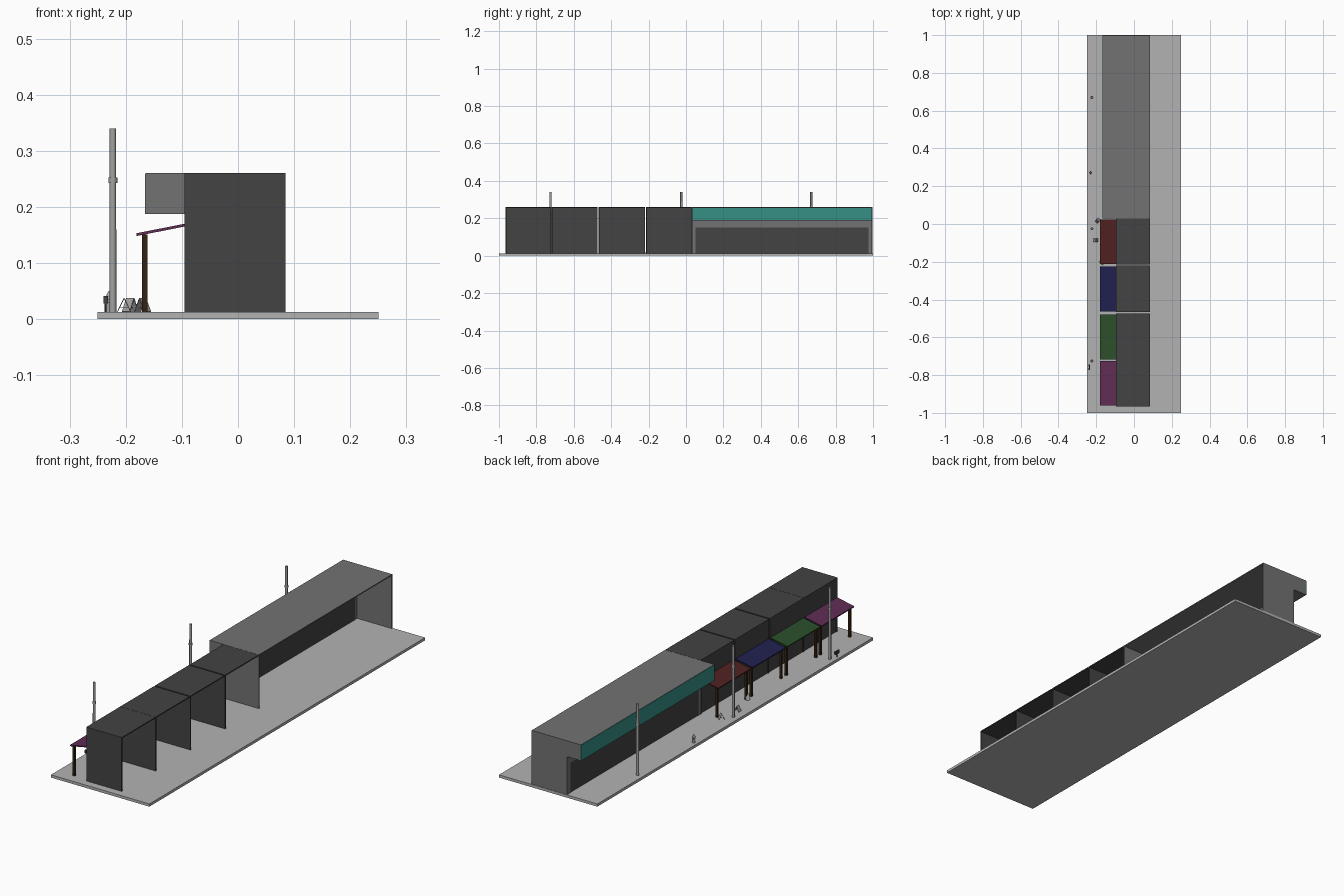
import bpy, bmesh, math
from mathutils import Matrix, Vector

if "Cube" in bpy.data.objects:
    bpy.data.objects.remove(bpy.data.objects["Cube"])


def material(name, rgb):
    m = bpy.data.materials.new(name)
    m.use_nodes = True
    m.diffuse_color = (*rgb, 1)
    m.node_tree.nodes["Principled BSDF"].inputs["Base Color"].default_value = (*rgb, 1)
    return m


PAVING = material("pale paving", (0.45, 0.45, 0.45))
GREY = material("mid grey", (0.17, 0.17, 0.17))
DARK = material("charcoal", (0.056, 0.056, 0.056))
METAL = material("light metal", (0.36, 0.36, 0.36))
TEAL = material("teal", (0.037, 0.28, 0.235))
BROWN = material("brown wood", (0.034, 0.017, 0.005))
PURPLE = material("purple", (0.115, 0.026, 0.09))
GREEN = material("green", (0.024, 0.078, 0.024))
BLUE = material("navy blue", (0.015, 0.015, 0.078))
RED = material("dark red", (0.078, 0.015, 0.015))


def finish(name, bm, mat):
    bmesh.ops.recalc_face_normals(bm, faces=bm.faces)
    me = bpy.data.meshes.new(name)
    bm.to_mesh(me)
    bm.free()
    me.materials.append(mat)
    ob = bpy.data.objects.new(name, me)
    bpy.context.collection.objects.link(ob)
    return ob


def box(name, xs, ys, zs, mat):
    bm = bmesh.new()
    bmesh.ops.create_cube(bm, size=1)
    for v in bm.verts:
        v.co = [r[0] if c < 0 else r[1] for c, r in zip(v.co, (xs, ys, zs))]
    return finish(name, bm, mat)


def slab(name, profile, y0, y1, mat):
    """Extrude an x-z profile along y."""
    bm = bmesh.new()
    face = bm.faces.new([bm.verts.new((x, y0, z)) for x, z in profile])
    ext = bmesh.ops.extrude_face_region(bm, geom=[face])["geom"]
    bmesh.ops.translate(bm, vec=(0, y1 - y0, 0),
                        verts=[g for g in ext if isinstance(g, bmesh.types.BMVert)])
    return finish(name, bm, mat)


def stack(name, x, y, rings, mat, sides=12):
    """Round part made of (z0, z1, r0, r1) sections."""
    bm = bmesh.new()
    for z0, z1, r0, r1 in rings:
        bmesh.ops.create_cone(bm, cap_ends=True, segments=sides, radius1=r0, radius2=r1,
                              depth=z1 - z0, matrix=Matrix.Translation((x, y, (z0 + z1) / 2)))
    return finish(name, bm, mat)


FLOOR, TOP = 0.0125, 0.26
FRONT, BACK, EAVE = -0.095, 0.085, -0.165
T = 0.005

box("pavement", (-0.25, 0.25), (-1, 1), (0, FLOOR), PAVING)

# Four small shops, open at the rear, each with an awning on two posts
shops = [(-0.965, -0.7205, PURPLE), (-0.7195, -0.473, GREEN),
         (-0.467, -0.22, BLUE), (-0.214, 0.029, RED)]
for i, (y0, y1, colour) in enumerate(shops, 1):
    box(f"shop_{i}_roof", (FRONT, BACK), (y0, y1), (TOP - T, TOP), DARK)
    box(f"shop_{i}_side_near", (FRONT, BACK), (y0, y0 + T), (FLOOR, TOP - T), DARK)
    if i == 4:
        box(f"shop_{i}_side_far", (FRONT, FRONT + T), (y1 - T, y1), (FLOOR, TOP - T), DARK)
    box(f"shop_{i}_upper_front", (FRONT, FRONT + T), (y0 + T, y1), (0.15, TOP - T), DARK)
    box(f"shop_{i}_window", (FRONT + 0.004, FRONT + 0.008), (y0 + T, y1), (FLOOR, 0.15), DARK)
    a0, a1 = y0 + 0.003, y1 - 0.005
    slab(f"shop_{i}_awning", [(-0.181, 0.148), (FRONT, 0.165), (FRONT, 0.17), (-0.181, 0.153)],
         a0, a1, colour)
    for side, py in (("near", a0 + 0.012), ("far", a1 - 0.012)):
        box(f"shop_{i}_awning_post_{side}", (-0.171, -0.161), (py - 0.005, py + 0.005),
            (FLOOR, 0.151), BROWN)

# Long store with an overhanging upper band
S0, S1 = 0.03, 0.998
wall = [(FRONT, FLOOR), (BACK, FLOOR), (BACK, TOP), (EAVE, TOP), (EAVE, 0.187), (FRONT, 0.187)]
slab("store_end_wall_near", wall, S0, S0 + T, GREY)
slab("store_end_wall_far", wall, S1 - T, S1, GREY)
box("store_roof", (EAVE, BACK), (S0 + T, S1 - T), (TOP - T, TOP), GREY)
box("store_soffit", (EAVE, FRONT + T), (S0 + T, S1 - T), (0.187, 0.19), GREY)
box("store_sign_band", (EAVE - 0.001, EAVE + 0.003), (S0, S1), (0.187, TOP - 0.001), TEAL)
box("store_header", (FRONT, FRONT + T), (S0 + T, S1 - T), (0.15, 0.187), GREY)
for side, y0, y1 in (("near", S0 + T, 0.05), ("far", 0.975, S1 - T)):
    box(f"store_pillar_{side}", (FRONT, FRONT + T), (y0, y1), (FLOOR, 0.15), GREY)
box("store_window", (FRONT + 0.002, FRONT + 0.006), (0.05, 0.975), (FLOOR, 0.15), DARK)

# Street poles with a collar
for i, y in enumerate((-0.725, -0.025, 0.67), 1):
    pole = stack(f"street_pole_{i}", -0.223, y,
                 [(FLOOR, 0.34, 0.0062, 0.0058), (0.243, 0.252, 0.008, 0.008)], METAL)
    bpy.context.view_layer.objects.active = pole
    pole.select_set(True)
    bpy.ops.object.shade_smooth_by_angle(angle=math.radians(40))
    pole.select_set(False)

# Folding pavement boards
for i, (x, y, turn) in enumerate(((-0.192, 0.018, 50), (-0.203, -0.085, 0), (-0.17, -0.202, -40)), 1):
    bm = bmesh.new()
    for s in (-1, 1):
        lean = Matrix.Translation((s * 0.006, 0, 0.0125)) @ Matrix.Rotation(-s * 0.45, 4, "Y")
        bmesh.ops.create_cube(bm, size=1, matrix=lean @ Matrix.Diagonal((0.0015, 0.018, 0.027, 1)))
    bmesh.ops.create_cube(bm, size=1, matrix=Matrix.Translation((0, 0, 0.008))
                          @ Matrix.Diagonal((0.014, 0.001, 0.001, 1)))
    board = finish(f"pavement_board_{i}", bm, METAL)
    board.location = (x, y, FLOOR)
    board.rotation_euler.z = math.radians(turn)

# Hydrant
HX, HY = -0.23, 0.272
stack("hydrant", HX, HY, [(FLOOR, 0.016, 0.007, 0.007), (0.016, 0.038, 0.005, 0.005),
                          (0.038, 0.041, 0.0065, 0.0065), (0.041, 0.05, 0.0055, 0.001)], METAL)
box("hydrant_nozzles", (HX - 0.003, HX + 0.003), (HY - 0.009, HY + 0.009), (0.029, 0.035), METAL)

# Twin parking meter
MX, MY = -0.236, -0.758
stack("meter_post", MX, MY, [(FLOOR, 0.027, 0.002, 0.002)], DARK, 8)
box("meter_bar", (MX - 0.002, MX + 0.002), (MY - 0.012, MY + 0.012), (0.025, 0.029), DARK)
for side, s in (("near", -1), ("far", 1)):
    box(f"meter_head_{side}", (MX - 0.004, MX + 0.004),
        (MY + s * 0.009 - 0.005, MY + s * 0.009 + 0.005), (0.028, 0.041), DARK)
